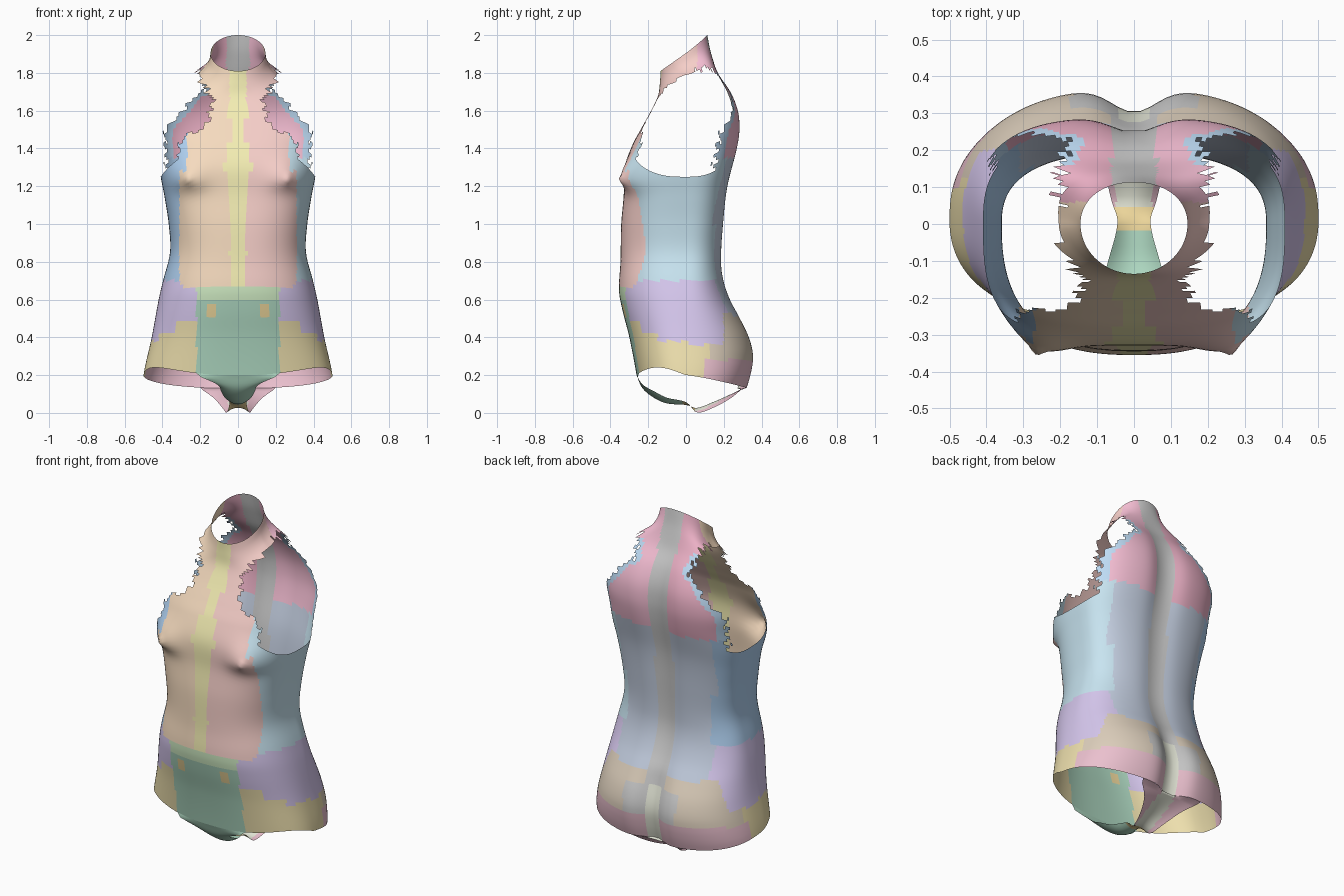
import bpy, math
from math import exp, pi

if "Cube" in bpy.data.objects:
    bpy.data.objects.remove(bpy.data.objects["Cube"])

# Profiles by height: half width, front depth, back depth, squareness, back groove
W = [(.1, .5), (.2, .5), (.4, .457), (.6, .42), (.7, .397), (.85, .36), (1, .367), (1.15, .39), (1.27, .412),
     (1.4, .418), (1.5, .43), (1.6, .41), (1.7, .35), (1.75, .27), (1.8, .19), (1.85, .155), (1.905, .145)]
FRONT = [(.1, .25), (.2, .262), (.4, .3), (.55, .338), (.65, .355), (.8, .347), (1, .343), (1.15, .33), (1.3, .325),
         (1.42, .283), (1.5, .24), (1.6, .185), (1.68, .148), (1.75, .138), (1.81, .135), (2, .135)]
BACK = [(.1, .32), (.2, .352), (.3, .367), (.4, .345), (.5, .295), (.6, .24), (.7, .205), (.8, .193), (1, .203),
        (1.2, .225), (1.4, .275), (1.5, .289), (1.6, .28), (1.7, .24), (1.8, .172), (1.9, .132), (2, .113)]
SQUARE = [(.1, 2.4), (.85, 2.5), (1.3, 2.9), (1.7, 2.9), (1.9, 2)]
GROOVE = [(.1, .06), (.4, .06), (.55, .025), (.8, .02), (1.2, .025), (1.5, .04), (1.7, .025), (1.85, 0), (2, 0)]
# Jagged shoulder edges: half width of the front and back sheets by height
FRONT_EDGE = [(1.25, .3), (1.42, .31), (1.47, .27), (1.52, .17), (1.6, .145), (1.66, .14), (1.72, .17), (1.8, .21)]
BACK_EDGE = [(1.25, .36), (1.35, .38), (1.5, .38), (1.55, .34), (1.6, .29), (1.66, .25), (1.7, .18), (1.8, .2)]
# Crotch strip: y, z, half width, lift of its edges
STRIP = [(-.262, .2, .22, 0), (-.23, .13, .11, .02), (-.17, .08, .09, .035), (-.1, .05, .07, .03), (0, .042, .045, .015),
         (.06, .027, .06, -.025), (.15, .06, .085, -.03), (.24, .1, .13, -.02), (.3, .13, .2, 0)]

COLORS = {
    'sternum_strip': (.9, .85, .45), 'chest_left': (.92, .62, .58), 'chest_right': (.92, .71, .52),
    'side_left': (.58, .78, .88), 'side_right': (.42, .62, .86), 'hip': (.68, .58, .86),
    'upper_thigh': (.85, .74, .42), 'belly_band': (.62, .82, .54), 'lower_belly': (.42, .68, .53),
    'groin_patch': (.83, .66, .32), 'spine_strip': (.66, .68, .67), 'shoulder_blade_left': (.92, .52, .66),
    'shoulder_blade_right': (.86, .45, .58), 'shoulder_edge': (.52, .72, .92), 'lower_back': (.56, .63, .76),
    'buttock_upper': (.72, .62, .5), 'buttock_patch': (.64, .66, .64), 'buttock_lower': (.83, .53, .62),
    'cleft_strip': (.8, .82, .7)}
parts = {k: [] for k in COLORS}


def tab(t, z):
    """Smooth interpolation through a table of points."""
    if z <= t[0][0]:
        return t[0][1]
    if z >= t[-1][0]:
        return t[-1][1]
    k = next(i for i in range(len(t) - 1) if z <= t[i + 1][0])
    def slope(i):
        a, b = t[max(i - 1, 0)], t[min(i + 1, len(t) - 1)]
        return (b[1] - a[1]) / (b[0] - a[0])
    (x0, y0), (x1, y1) = t[k], t[k + 1]
    h = x1 - x0
    u = (z - x0) / h
    return (y0 * (1 + 2 * u) * (1 - u) ** 2 + y1 * u * u * (3 - 2 * u)
            + h * slope(k) * u * (1 - u) ** 2 - h * slope(k + 1) * u * u * (1 - u))


def hem(s):
    return .2 - .07 * s if s > 0 else .2 + .16 * -s * (1 + s)


def armpit(s):
    return 1.25 + (.12 if s > 0 else .17) * s * s


def rim(s):
    return 1.905 + .095 * s


def body(a, z):
    """Point on the torso skin at angle a and height z."""
    c, s = math.cos(a), math.sin(a)
    k = min(max((z - 1.4) / .4, 0), 1)
    e = z + (1.905 - rim(s)) * k * k * (3 - 2 * k)
    p = 2 / tab(SQUARE, e)
    x = math.copysign(tab(W, e) * abs(c) ** p, c)
    r = abs(s) ** p
    if s > 0:
        y = tab(BACK, z) * r - tab(GROOVE, z) * exp(-(x / .085) ** 2)
    else:
        dx, dz = abs(x) - .265, z - 1.235
        y = -tab(FRONT, z) * r
        y -= .045 * exp(-(dx / .1) ** 2 - (dz / (.1 if dz > 0 else .06)) ** 2)
        y -= .018 * exp(-(dx * dx + dz * dz) / .022 ** 2)
    return (x, y, z)


def saw(z):
    return .035 * ((z / .055) % 1) - .017


def kept(x, y, z, s):
    """Is a face above the armpit line part of the skin?"""
    if z > 1.83 + min(.9 * y, 0) + saw(y) * .7:
        return True
    return abs(x) < tab(BACK_EDGE if s > 0 else FRONT_EDGE, z) + saw(z)


def region(x, y, z, s):
    """Name of the coloured patch at a point."""
    ax, lr = abs(x), 'left' if x > 0 else 'right'
    if z > 1.78 and y < .06:
        return 'sternum_strip' if ax < .045 and s < 0 else 'chest_' + lr
    if s < 0:
        if z > .67:
            if ax < .045 or (ax < .08 and 1.27 < z < 1.32):
                return 'sternum_strip'
            if (ax > .31 or (ax > .27 and z > 1.28)) and z < 1.5:
                return 'side_' + lr if z > .7 else 'hip'
            return 'chest_' + lr
        if ax < .22:
            if z > .6:
                return 'belly_band'
            return 'groin_patch' if .11 < ax < .165 and .5 < z < .58 else 'lower_belly'
        return 'hip' if z > (.48 if ax < .33 else .42 if ax < .42 else .38) else 'upper_thigh'
    if ax < .06 and z > .45:
        return 'spine_strip'
    if z > 1.35:
        if ax > tab(BACK_EDGE, z) - .04 and z < 1.8:
            return 'shoulder_edge'
        return 'shoulder_blade_' + lr
    if z > .7:
        return 'lower_back' if ax < (.27 if z < 1 else .31) else 'side_' + lr
    if ax < .04:
        return 'cleft_strip'
    if z > .52:
        return 'lower_back' if ax < .3 else 'hip'
    if z > .36 and y < .2:
        return 'hip'
    if z < .28:
        return 'buttock_lower' if y > .1 else 'upper_thigh'
    if y < .12:
        return 'upper_thigh'
    return 'buttock_patch' if ax < .17 and z < .43 else 'buttock_upper'


# Torso skin: rings from the hem to the armpit line, then up to the neck rim
N, LOW, HIGH = 168, 52, 34
grid = []
for i in range(LOW + HIGH + 1):
    row = []
    for j in range(N):
        a = 2 * pi * (j + .5) / N
        s = math.sin(a)
        if i <= LOW:
            z = hem(s) + (armpit(s) - hem(s)) * i / LOW
        else:
            z = armpit(s) + (rim(s) - armpit(s)) * (i - LOW) / HIGH
        row.append(body(a, z))
    grid.append(row)
for i in range(LOW + HIGH):
    for j in range(N):
        k = (j + 1) % N
        quad = [grid[i][j], grid[i][k], grid[i + 1][k], grid[i + 1][j]]
        x, y, z = (sum(p[d] for p in quad) / 4 for d in range(3))
        s = math.sin(2 * pi * (j + 1) / N)
        if i < LOW or kept(x, y, z, s):
            parts[region(x, y, z, s)].append(quad)

# Crotch strip joining the front hem to the back hem
M, C = 40, 16
cols = [[(i, p[d]) for i, p in enumerate(STRIP)] for d in range(4)]
strip = []
for i in range(M + 1):
    t = i / M * (len(STRIP) - 1)
    y, z, w, lift = (tab(c, t) for c in cols)
    row = []
    for j in range(C + 1):
        u = 2 * j / C - 1
        if i in (0, M):
            a = math.acos(math.copysign((abs(u * w) / .5) ** 1.2, u))
            a = -a if i == 0 else a
            row.append(body(a, hem(math.sin(a))))
        else:
            row.append((u * w, y, max(z + lift * u * u, 0)))
    strip.append(row)
for i in range(M):
    for j in range(C):
        quad = [strip[i][j], strip[i + 1][j], strip[i + 1][j + 1], strip[i][j + 1]]
        x, y = (sum(p[d] for p in quad) / 4 for d in range(2))
        name = ('lower_belly' if y < -.02 else 'groin_patch' if y < .05
                else 'cleft_strip' if abs(x) < .05 else 'buttock_lower')
        parts[name].append(quad)

# One object per coloured patch
for name, quads in parts.items():
    index, faces = {}, []
    for q in quads:
        faces.append([index.setdefault(tuple(round(v, 5) for v in p), len(index)) for p in q])
    mesh = bpy.data.meshes.new(name)
    mesh.from_pydata(list(index), [], faces)
    mesh.validate()
    mesh.shade_smooth()
    mat = bpy.data.materials.new(name)
    mat.diffuse_color = (*COLORS[name], 1)
    mat.use_nodes = True
    mat.node_tree.nodes["Principled BSDF"].inputs["Base Color"].default_value = mat.diffuse_color
    mesh.materials.append(mat)
    bpy.context.collection.objects.link(bpy.data.objects.new(name, mesh))
